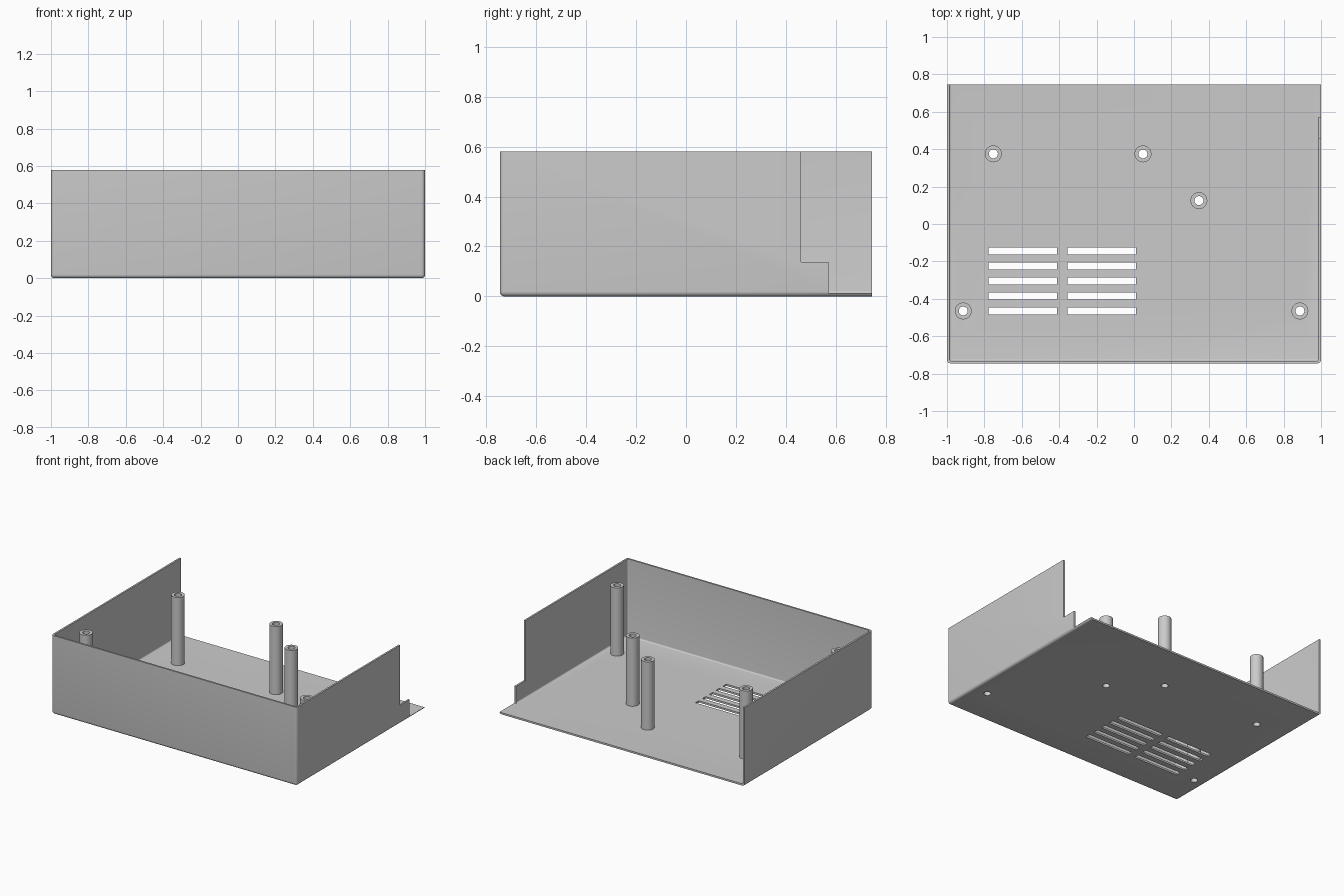
import bpy
import bmesh
import math
from mathutils import Matrix, Vector

cube = bpy.data.objects.get("Cube")
if cube:
    bpy.data.objects.remove(cube, do_unlink=True)

# Single plastic colour
GREY = (0.6, 0.6, 0.6, 1)
plastic = bpy.data.materials.new("grey plastic")
plastic.use_nodes = True
plastic.diffuse_color = GREY
plastic.node_tree.nodes["Principled BSDF"].inputs["Base Color"].default_value = GREY

WALL, HEIGHT, HALF_X, HALF_Y = 0.013, 0.58, 1.0, 0.745
POST_R, HOLE_R, POST_TOP = 0.045, 0.024, 0.515


def to_object(bm, name):
    bmesh.ops.recalc_face_normals(bm, faces=bm.faces[:])
    mesh = bpy.data.meshes.new(name)
    bm.to_mesh(mesh)
    bm.free()
    mesh.materials.append(plastic)
    obj = bpy.data.objects.new(name, mesh)
    bpy.context.collection.objects.link(obj)
    return obj


def box(name, low, high, radius=0):
    """Box; a radius rounds the edges away from the top and the back."""
    low, high = Vector(low), Vector(high)
    bm = bmesh.new()
    bmesh.ops.create_cube(bm, size=1)
    for v in bm.verts:
        v.co = Vector([(low[i] + high[i]) / 2 + v.co[i] * (high[i] - low[i]) for i in range(3)])
    if radius:
        edges = [e for e in bm.edges
                 if not all(v.co.z > high.z - 1e-4 for v in e.verts)
                 and not all(v.co.y > high.y - 1e-4 for v in e.verts)]
        bmesh.ops.bevel(bm, geom=edges, offset=radius, segments=5, profile=0.5, affect='EDGES')
    return to_object(bm, name)


def activate(obj):
    bpy.ops.object.select_all(action='DESELECT')
    obj.select_set(True)
    bpy.context.view_layer.objects.active = obj


def cut(target, cutter):
    cutter.hide_render = True
    mod = target.modifiers.new("cut", 'BOOLEAN')
    mod.operation = 'DIFFERENCE'
    mod.solver = 'EXACT'
    mod.object = cutter
    activate(target)
    bpy.ops.object.modifier_apply(modifier=mod.name)
    bpy.data.objects.remove(cutter, do_unlink=True)


def smooth(obj):
    activate(obj)
    bpy.ops.object.shade_smooth_by_angle(angle=math.radians(35))


# Tray with rounded outside and inside edges, open at the top and back
tray = box("tray", (-HALF_X, -HALF_Y, 0), (HALF_X, HALF_Y, HEIGHT), 0.02)
cut(tray, box("cavity", (WALL - HALF_X, WALL - HALF_Y, WALL), (HALF_X - WALL, 1, 1), 0.01))

# Stepped back end of the left wall
for y, z in [(0.57, WALL), (0.46, 0.137)]:
    cut(tray, box("step_cutter", (0.96, y, z), (1.1, 1, 1)))

# Two columns of ventilation slots
for x in (-0.777, -0.355):
    for row in range(5):
        y = -0.145 - 0.08 * row
        cut(tray, box("slot_cutter", (x, y - 0.019, -0.1), (x + 0.366, y + 0.019, 0.1)))


# Hollow posts above screw holes
def make_post(name, x, y):
    bm = bmesh.new()
    profile = [(HOLE_R, WALL), (POST_R, WALL), (POST_R, POST_TOP), (HOLE_R, POST_TOP)]
    verts = [bm.verts.new((r, 0, z)) for r, z in profile]
    edges = [bm.edges.new((verts[i], verts[(i + 1) % 4])) for i in range(4)]
    bmesh.ops.spin(bm, geom=verts + edges, cent=(0, 0, 0), axis=(0, 0, 1),
                   angle=math.tau, steps=32)
    bmesh.ops.remove_doubles(bm, verts=bm.verts[:], dist=1e-4)
    bmesh.ops.translate(bm, verts=bm.verts[:], vec=(x, y, 0))
    smooth(to_object(bm, name))


posts = {
    "post_back_right": (-0.752, 0.375),
    "post_back_middle": (0.048, 0.375),
    "post_centre_left": (0.347, 0.125),
    "post_front_right": (-0.913, -0.465),
    "post_front_left": (0.887, -0.465),
}
for name, (x, y) in posts.items():
    bm = bmesh.new()
    bmesh.ops.create_cone(bm, cap_ends=True, segments=32, radius1=HOLE_R, radius2=HOLE_R,
                          depth=0.2, matrix=Matrix.Translation((x, y, 0)))
    cut(tray, to_object(bm, "hole_cutter"))
    make_post(name, x, y)

smooth(tray)
